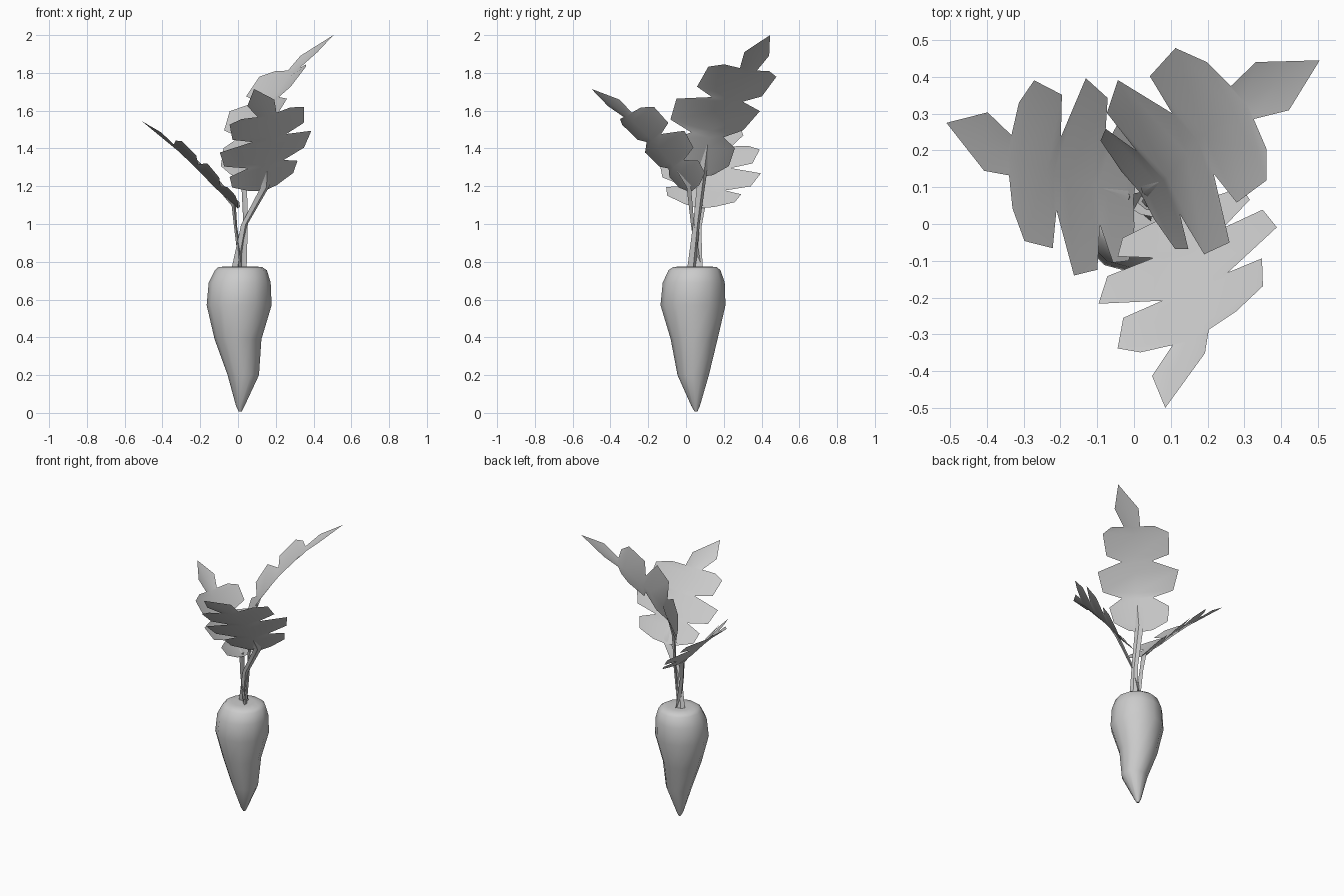
import bpy, bmesh
from math import sin, cos, tau
from mathutils import Vector

cube = bpy.data.objects.get("Cube")
if cube:
    bpy.data.objects.remove(cube)

grey = bpy.data.materials.new("plain_grey")
grey.use_nodes = True
colour = (0.6, 0.6, 0.6, 1)
grey.diffuse_color = colour
grey.node_tree.nodes["Principled BSDF"].inputs["Base Color"].default_value = colour


def finish(name, bm, angle):
    bmesh.ops.remove_doubles(bm, verts=bm.verts, dist=0.0005)
    mesh = bpy.data.meshes.new(name)
    bm.to_mesh(mesh)
    bm.free()
    mesh.materials.append(grey)
    obj = bpy.data.objects.new(name, mesh)
    bpy.context.collection.objects.link(obj)
    bpy.ops.object.select_all(action='DESELECT')
    bpy.context.view_layer.objects.active = obj
    obj.select_set(True)
    bpy.ops.object.shade_smooth_by_angle(angle=angle)


def loft(bm, rings):
    """Skin closed rings of points and cap both ends."""
    loops = [[bm.verts.new(p) for p in ring] for ring in rings]
    n = len(loops[0])
    for a, b in zip(loops, loops[1:]):
        for i in range(n):
            j = (i + 1) % n
            bm.faces.new((a[i], a[j], b[j], b[i]))
    bm.faces.new(loops[0][::-1])
    bm.faces.new(loops[-1])


# Root: slightly crooked tapering body (z, centre x, centre y, radius)
sections = [(0.008, 0.012, 0.053, 0.008), (0.035, 0.012, 0.051, 0.022),
            (0.2, 0.028, 0.038, 0.083), (0.39, 0.0, 0.043, 0.124),
            (0.57, 0.006, 0.037, 0.172), (0.69, 0.009, 0.041, 0.164),
            (0.755, 0.015, 0.045, 0.138), (0.772, 0.012, 0.047, 0.115),
            (0.776, 0.01, 0.047, 0.07)]
bm = bmesh.new()
loft(bm, [[(x + r * cos(tau * i / 12), y + r * sin(tau * i / 12), z)
           for i in range(12)] for z, x, y, r in sections])
finish("root", bm, 1.0)

# Half outline of a lobed leaf, tip to base (half width, position along spine)
OUTLINE = [(0, 1), (0.08, 0.82), (0.055, 0.69), (0.145, 0.685), (0.22, 0.635),
           (0.21, 0.49), (0.1, 0.455), (0.27, 0.39), (0.235, 0.26),
           (0.105, 0.215), (0.2, 0.14), (0.18, 0.02), (0.08, -0.04), (0, -0.05)]
STATIONS = [0, 0.28, 0.58, 1]
CURL = 0.2  # how far the leaf sides lift per unit of width


def spine_point(spine, t):
    k = 0 if t < STATIONS[1] else 1 if t < STATIONS[2] else 2
    f = (t - STATIONS[k]) / (STATIONS[k + 1] - STATIONS[k])
    return spine[k] + (spine[k + 1] - spine[k]) * f


def leaf(name, spine, across):
    spine = [Vector(p) for p in spine]
    across = Vector(across).normalized()
    lift = across.cross(spine[3] - spine[0]).normalized()
    if lift.z < 0:
        lift.negate()
    bm = bmesh.new()
    for side in (1, -1):
        out = across * side + lift * CURL
        for (u, s), (v, t) in zip(OUTLINE, OUTLINE[1:]):
            a, b = spine_point(spine, s), spine_point(spine, t)
            pts = [a, a + out * u, b + out * v, b]
            pts = [p for i, p in enumerate(pts) if (p - pts[i - 1]).length > 1e-5]
            bm.faces.new([bm.verts.new(p) for p in pts[::side]])
    finish(name, bm, 0.6)


def stem(name, path, across):
    path = [Vector(p) for p in path]
    path[-1] = path[-2].lerp(path[-1], 0.6)
    across = Vector(across).normalized()
    depth = across.cross(path[-1] - path[0]).normalized()
    bm = bmesh.new()
    rings = []
    for p, w in zip(path, (0.028, 0.021, 0.028, 0.002)):
        rings.append([p + across * w, p + depth * w * 0.3,
                      p - across * w, p - depth * w * 0.5])
    loft(bm, rings)
    finish(name, bm, 0.6)


# Three leaves: stem foot and bend, then leaf spine from base to tip
plants = {
    "front": ([(-0.01, 0.07, 0.765), (0.035, 0.035, 1.0)],
              [(0.145, 0.015, 1.2), (0.16, -0.09, 1.335), (0.185, -0.25, 1.52),
               (0.085, -0.5, 1.715)], (-0.42, -0.18, -0.1)),
    "back_left": ([(0.03, 0.03, 0.765), (0.04, 0.055, 1.0)],
                  [(0.03, 0.09, 1.29), (0.095, 0.13, 1.51), (0.23, 0.295, 1.745),
                   (0.505, 0.445, 2.0)], (0.55, -0.8, 0.12)),
    "right": ([(0.02, 0.06, 0.765), (-0.01, 0.06, 0.98)],
              [(-0.02, 0.075, 1.1), (-0.125, 0.11, 1.195),
               (-0.285, 0.155, 1.36), (-0.51, 0.275, 1.545)], (0.06, 1, -0.1)),
}
for place, (foot, spine, across) in plants.items():
    leaf(place + "_leaf", spine, across)
    stem(place + "_stem", foot + spine[:2], across)
